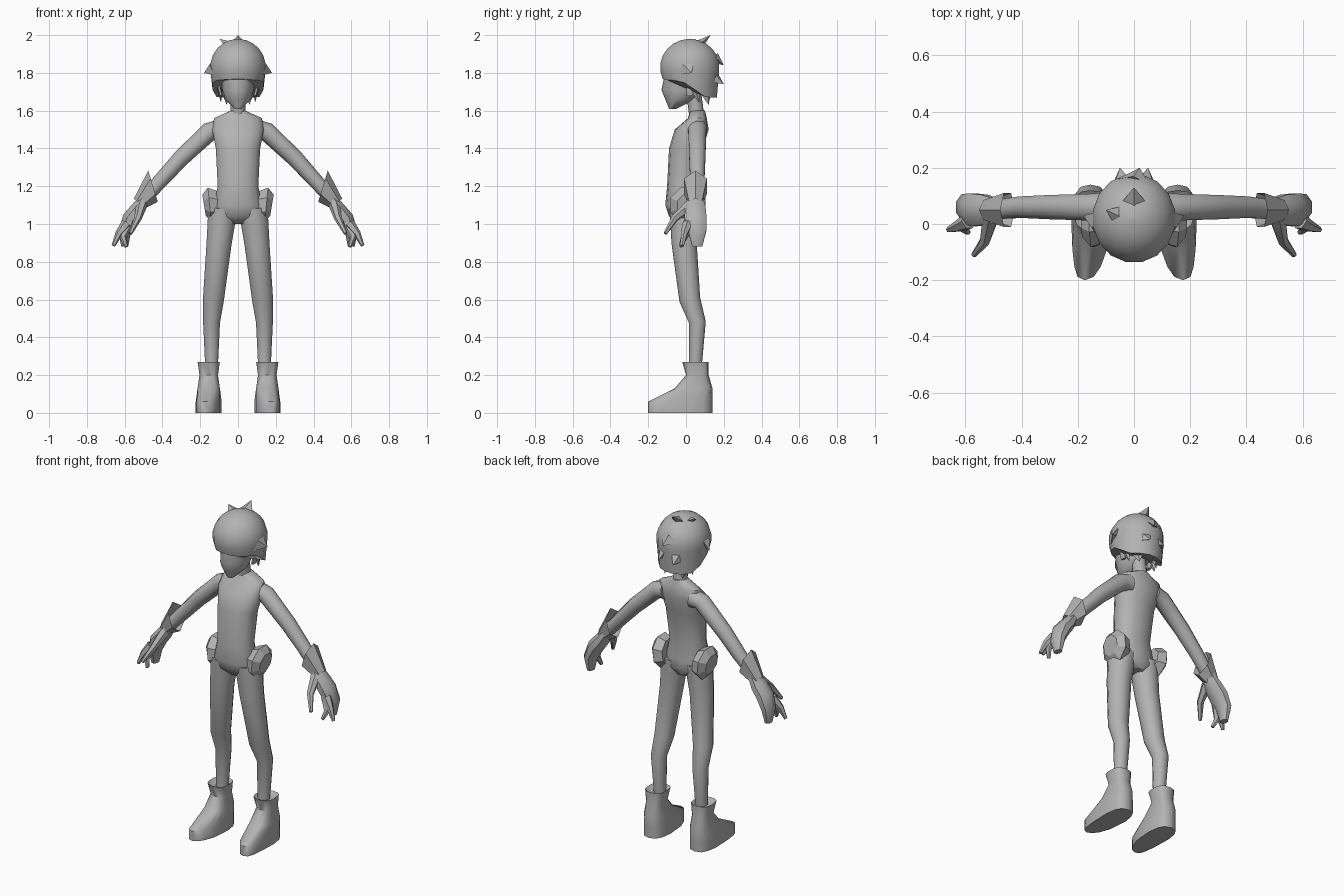
import bpy, bmesh, math
from mathutils import Vector

default_cube = bpy.data.objects.get("Cube")
if default_cube:
    bpy.data.objects.remove(default_cube)

GRAY = (.45, .45, .45, 1)
gray_material = bpy.data.materials.new("plain gray")
gray_material.use_nodes = True
gray_material.diffuse_color = GRAY
shader = gray_material.node_tree.nodes["Principled BSDF"]
shader.inputs["Base Color"].default_value = GRAY


def finish(name, mesh_builder, mirror, sharp_angle):
    bmesh.ops.recalc_face_normals(mesh_builder, faces=mesh_builder.faces)
    mesh = bpy.data.meshes.new(name)
    mesh_builder.to_mesh(mesh)
    mesh_builder.free()
    mesh.materials.append(gray_material)
    part = bpy.data.objects.new(name, mesh)
    bpy.context.collection.objects.link(part)
    if mirror:
        part.modifiers.new("mirror", "MIRROR").use_mirror_merge = False
    bpy.ops.object.select_all(action="DESELECT")
    part.select_set(True)
    bpy.context.view_layer.objects.active = part
    bpy.ops.object.shade_smooth_by_angle(angle=math.radians(sharp_angle))


def skin(name, rings, mirror=False, sharp_angle=50, capped=True):
    """Join rings of points into one surface."""
    builder = bmesh.new()
    loops = [[builder.verts.new(point) for point in ring] for ring in rings]
    for lower, upper in zip(loops, loops[1:]):
        for k in range(len(lower)):
            builder.faces.new((lower[k - 1], lower[k], upper[k], upper[k - 1]))
    if capped:
        builder.faces.new(loops[0])
        builder.faces.new(loops[-1])
    finish(name, builder, mirror, sharp_angle)


def circle(sides, power=1):
    """Cosine and sine pairs; a power below one squares the outline."""
    for k in range(sides):
        angle = math.tau * (k + .5) / sides
        yield [math.copysign(abs(value) ** power, value)
               for value in (math.cos(angle), math.sin(angle))]


def stack(name, levels, x=0, sides=14, power=1, adjust=None, **options):
    """Level rings from (height, y, half width, half depth)."""
    rings = []
    for level, (z, y, width, depth) in enumerate(levels):
        ring = []
        for c, s in circle(sides, power):
            point = Vector((x + c * width, y + s * depth, z))
            if adjust:
                adjust(point, level, c, s)
            ring.append(point)
        rings.append(ring)
    skin(name, rings, **options)


def limb(name, path, start, end, depth=1, bulge=0, sides=8, adjust=None, **options):
    """Tapered tube along a downward path; bulge swells its middle."""
    path = [Vector(point) for point in path]
    last = len(path) - 1
    rings = []
    for i, centre in enumerate(path):
        along = (path[min(i + 1, last)] - path[max(i - 1, 0)]).normalized()
        outward = along.cross((0, 1, 0)).normalized()
        across = along.cross(outward)
        t = i / last
        radius = start + (end - start) * t + bulge * math.sin(math.pi * t)
        ring = []
        for c, s in circle(sides):
            point = centre + across * c * radius * depth + outward * s * radius
            if adjust:
                adjust(point, i, s)
            ring.append(point)
        rings.append(ring)
    skin(name, rings, mirror=True, **options)


def lock(name, base, tip, width, mirror=False):
    """Four sided pointed lock of hair."""
    base, tip = Vector(base), Vector(tip)
    along = (tip - base).normalized()
    side = along.cross(base - Vector((0, .03, 1.8))).normalized() * width
    out = side.cross(along) * .5
    builder = bmesh.new()
    corners = [builder.verts.new(base + offset) for offset in (side, out, -side, -out)]
    point = builder.verts.new(tip)
    for k in range(4):
        builder.faces.new((corners[k - 1], corners[k], point))
    builder.faces.new(corners)
    finish(name, builder, mirror, 20)


# Torso and neck
stack("torso", [(1, 0, .05, .05), (1.04, -.01, .13, .08), (1.1, -.02, .13, .09),
                (1.2, -.02, .11, .08), (1.4, 0, .12, .09), (1.5, .03, .14, .09),
                (1.56, .06, .13, .05), (1.6, .06, .04, .04)], power=.9)
stack("neck", [(1.55, .06, .04, .04), (1.7, .04, .04, .04)])

# Legs
limb("leg", [(.08, -.01, 1.08), (.1, -.01, .9), (.13, .02, .6), (.14, .06, .48),
             (.14, .05, .25)], .08, .035, sides=12)


# Boots, with the toes turned slightly outward
def turn_toe(point, level, c, s):
    if level < 2 and s < 0:
        point.x += s * (.02 * c - .02 * s) + .04 * s * s


stack("boot", [(0, -.03, .07, .17), (.06, -.03, .07, .17), (.13, .04, .06, .1),
               (.2, .06, .05, .06), (.27, .05, .06, .07), (.25, .05, .04, .05)],
      x=.155, power=.7, adjust=turn_toe, mirror=True)

# Arms
limb("arm", [(.09, .06, 1.5), (.15, .06, 1.49), (.3, .06, 1.35), (.4, .06, 1.24),
             (.5, .05, 1.13)], .055, .035, sides=10)


# Flared glove cuffs, drawn to a point on the outer side
def lift_outer_edge(point, ring, s):
    if ring == 0:
        point += Vector((-.03, 0, .04)) * s


limb("glove_cuff", [(.45, .05, 1.2), (.52, .05, 1.11)], .07, .04, sides=6,
     adjust=lift_outer_edge, capped=False, sharp_angle=20)

# Hands
limb("palm", [(.49, .05, 1.14), (.53, .05, 1.08), (.57, .05, 1.03), (.6, .06, .96),
              (.6, .06, .88)], .03, .02, depth=1.4, bulge=.02)
limb("index_finger", [(.59, .01, 1), (.63, -.01, .95), (.66, -.02, .885)], .03, .01, sides=6)
limb("middle_finger", [(.58, .02, 1), (.61, -.01, .93), (.59, -.03, .88)], .03, .01, sides=6)
limb("thumb", [(.51, .02, 1.1), (.53, -.06, 1.03), (.57, -.11, .95)], .03, .01, sides=6)

# Hip pouches: bevelled eight sided plates
skin("hip_pouch", [[(x + .01 * s, .01 + radius * c, 1.1 + radius * s) for c, s in circle(8)]
                   for x, radius in ((.1, .08), (.15, .1), (.18, .06))],
     mirror=True, sharp_angle=20)


# Face with a pointed chin and a nose
def pull_nose(point, level, c, s):
    if level == 2 and s < -.9:
        point.y -= .02


stack("face", [(1.61, -.07, .02, .02), (1.66, -.03, .07, .08), (1.71, -.01, .085, .1),
               (1.85, .01, .1, .11)], adjust=pull_nose)
limb("ear", [(.09, .02, 1.76), (.1, .02, 1.72), (.09, .02, 1.68)], .01, .01, depth=2, sides=6)


# Hair: a dome that hangs long at the back and short over the brow
def lower_back(point, level, c, s):
    if level == 0:
        point.z -= .1 * min(1, s + .4) if s > -.2 else .01 * abs(c)


latitudes = [math.radians(angle) for angle in range(-24, 90, 16)]
stack("hair", [(1.83 + .15 * math.sin(a), .02, .15 * math.cos(a), .16 * math.cos(a))
               for a in latitudes], sides=16, adjust=lower_back)

# Loose locks of hair
lock("crown_lock", (0, .07, 1.95), (0, .13, 2), .05)
lock("side_top_lock", (-.05, .03, 1.95), (-.1, .05, 1.98), .04)
lock("temple_lock", (.13, 0, 1.83), (.18, .03, 1.8), .06, mirror=True)
lock("sideburn", (.1, .04, 1.75), (.09, .07, 1.64), .04, mirror=True)
lock("nape_lock", (.06, .1, 1.72), (.06, .12, 1.63), .05, mirror=True)
lock("upper_back_lock", (0, .15, 1.88), (.02, .2, 1.84), .06)
lock("lower_back_lock", (.05, .13, 1.79), (.05, .2, 1.74), .06, mirror=True)
